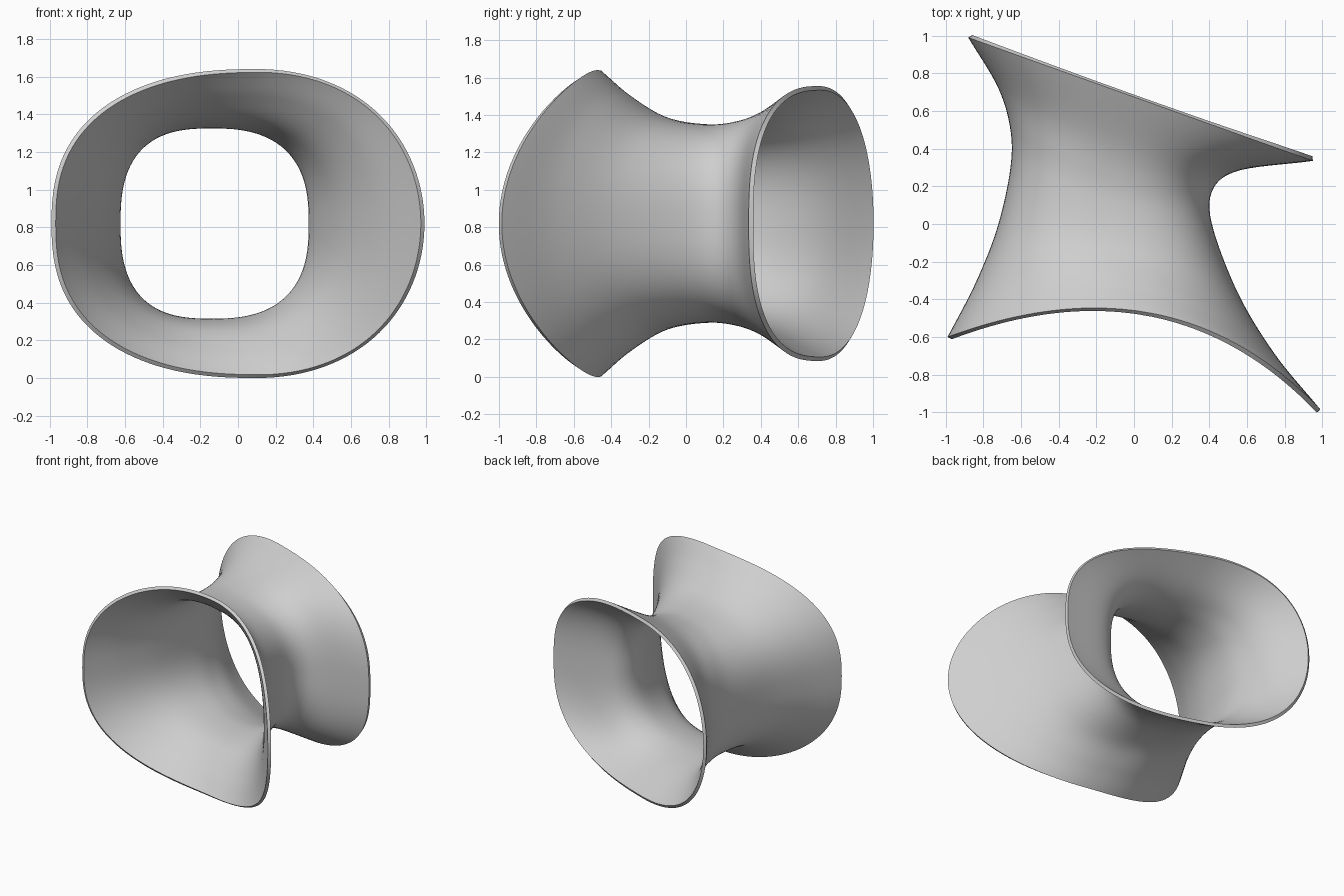
import bpy, bmesh, math
from mathutils import Vector

cube = bpy.data.objects.get("Cube")
if cube:
    bpy.data.objects.remove(cube)

SIDES, STEPS, MID_Z, WALL = 128, 8, 0.82, 0.025

# Cross-sections from front rim to back rim:
# left (x, y), right (x, y), top (x, y, z), left and right roundness
SECTIONS = [
    ((-.99, -.60), (.99, -.985), (.10, -.475, 1.64), (2.5, 2.0)),
    ((-.84, -.31), (.74, -.68), (.03, -.33, 1.51), (2.5, 2.2)),
    ((-.72, .00), (.53, -.32), (-.07, -.13, 1.39), (2.6, 2.4)),
    ((-.65, .36), (.40, .09), (-.14, .13, 1.35), (2.6, 2.6)),
    ((-.663, .54), (.435, .21), (-.14, .28, 1.365), (2.5, 2.6)),
    ((-.72, .72), (.53, .275), (-.13, .43, 1.41), (2.3, 2.6)),
    ((-.88, .99), (.95, .335), (-.10, .71, 1.555), (2.05, 2.7)),
]


def bend(left, top, right, c):
    """Quadratic through left (c=-1), top (c=0) and right (c=1)."""
    return top + (right - left) / 2 * c + ((right + left) / 2 - top) * c * c


def ring_point(section, angle):
    left, right, top, roundness = section
    c, s = math.cos(angle), math.sin(angle)
    power = 2 / roundness[c > 0]
    c = math.copysign(abs(c) ** power, c)
    s = math.copysign(abs(s) ** power, s)
    return Vector((bend(left[0], top[0], right[0], c),
                   bend(left[1], top[1], right[1], c),
                   MID_Z + (top[2] - MID_Z) * s))


def smooth_path(points):
    """Centripetal spline through the points."""
    pts = [2 * points[0] - points[1]] + points + [2 * points[-1] - points[-2]]
    path = []
    for k in range(len(points) - 1):
        p = pts[k:k + 4]
        t = [0.0]
        for a, b in zip(p, p[1:]):
            t.append(t[-1] + math.sqrt((b - a).length))
        for j in range(STEPS):
            u = t[1] + (t[2] - t[1]) * j / STEPS
            a = [p[i].lerp(p[i + 1], (u - t[i]) / (t[i + 1] - t[i])) for i in range(3)]
            b = [a[i].lerp(a[i + 1], (u - t[i]) / (t[i + 2] - t[i])) for i in range(2)]
            path.append(b[0].lerp(b[1], (u - t[1]) / (t[2] - t[1])))
    return path + [points[-1]]


# Flared tube surface
bm = bmesh.new()
columns = []
for i in range(SIDES):
    angle = math.tau * i / SIDES
    path = smooth_path([ring_point(s, angle) for s in SECTIONS])
    columns.append([bm.verts.new(p) for p in path])
for i, col in enumerate(columns):
    nxt = columns[(i + 1) % SIDES]
    for r in range(len(col) - 1):
        bm.faces.new((col[r], col[r + 1], nxt[r + 1], nxt[r]))
mesh = bpy.data.meshes.new("flared_tube")
bm.to_mesh(mesh)
bm.free()
tube = bpy.data.objects.new("flared_tube", mesh)
bpy.context.collection.objects.link(tube)

# Plain grey finish
grey = bpy.data.materials.new("light_grey")
grey.use_nodes = True
color = (0.62, 0.62, 0.62, 1)
grey.diffuse_color = color
grey.node_tree.nodes["Principled BSDF"].inputs["Base Color"].default_value = color
mesh.materials.append(grey)

# Thin wall with crisp rims
wall = tube.modifiers.new("wall", "SOLIDIFY")
wall.thickness = WALL
wall.offset = -1
bpy.ops.object.select_all(action="DESELECT")
tube.select_set(True)
bpy.context.view_layer.objects.active = tube
bpy.ops.object.modifier_apply(modifier=wall.name)
bpy.ops.object.shade_smooth_by_angle(angle=math.radians(40))
